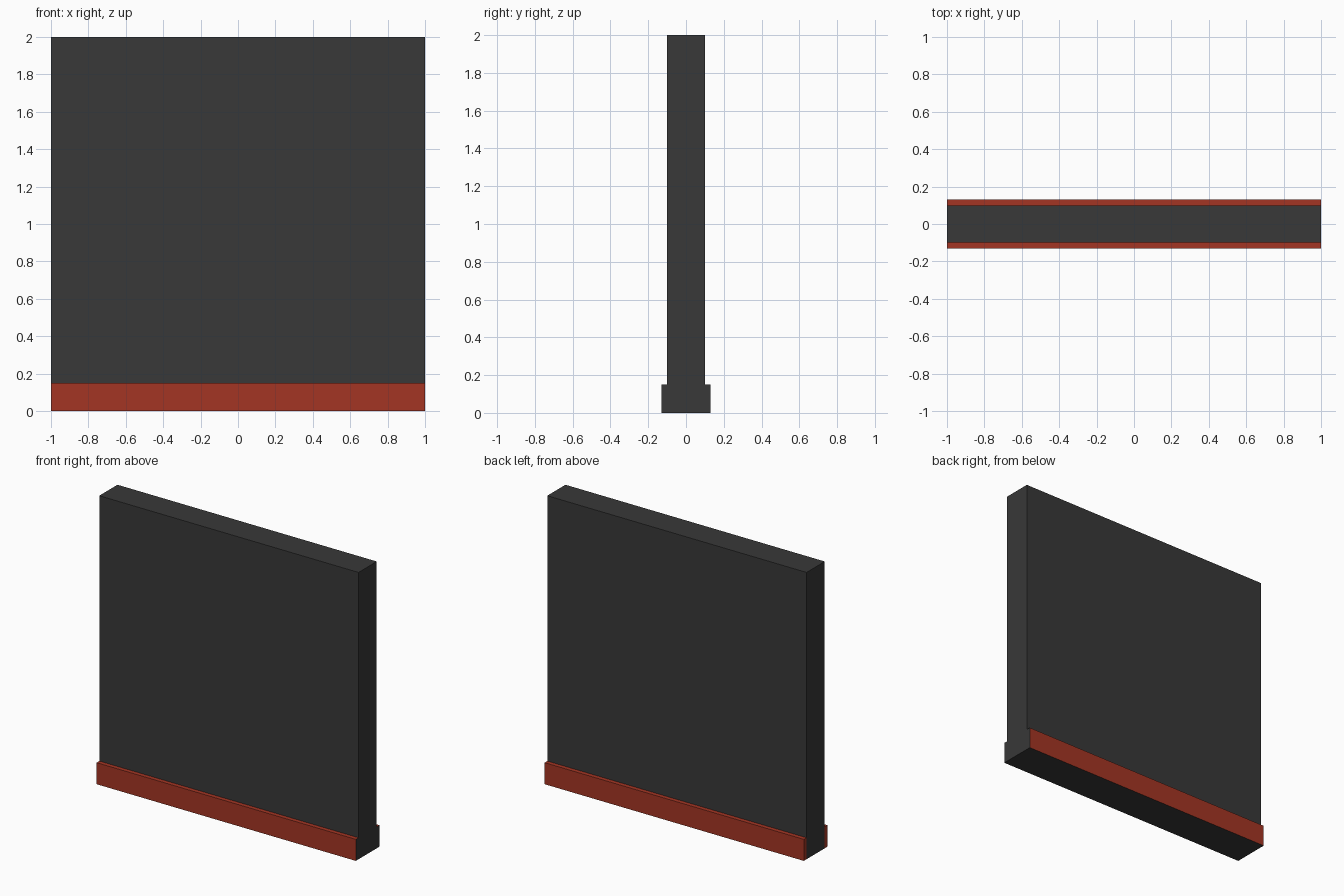
import bpy, bmesh
from mathutils import Vector

if "Cube" in bpy.data.objects:
    bpy.data.objects.remove(bpy.data.objects["Cube"])

HALF_LEN, HALF_T, SKIRT_Y, SKIRT_H, TOP = 1.0, 0.10, 0.13, 0.15, 2.0


def material(name, rgb):
    m = bpy.data.materials.new(name)
    m.diffuse_color = (*rgb, 1.0)
    m.use_nodes = True
    m.node_tree.nodes["Principled BSDF"].inputs["Base Color"].default_value = m.diffuse_color
    return m


# Wall cross-section: core panel with a skirting strip on each side
bm = bmesh.new()
cache = {}


def vert(y, z):
    if (y, z) not in cache:
        cache[y, z] = bm.verts.new((-HALF_LEN, y, z))
    return cache[y, z]


t, s, h = HALF_T, SKIRT_Y, SKIRT_H
sections = [
    [(-t, 0), (t, 0), (t, h), (t, TOP), (-t, TOP), (-t, h)],
    [(t, 0), (s, 0), (s, h), (t, h)],
    [(-s, 0), (-t, 0), (-t, h), (-s, h)],
]
faces = [bm.faces.new([vert(*p) for p in sec]) for sec in sections]

# Extrude the section along the wall length
ext = bmesh.ops.extrude_face_region(bm, geom=faces)
moved = [g for g in ext["geom"] if isinstance(g, bmesh.types.BMVert)]
bmesh.ops.translate(bm, verts=moved, vec=Vector((2 * HALF_LEN, 0, 0)))
bmesh.ops.recalc_face_normals(bm, faces=bm.faces)

# Skirting is red, except its underside and its right-hand end
for f in bm.faces:
    c, n = f.calc_center_median(), f.normal
    f.material_index = int(abs(c.y) > HALF_T + 0.005 and n.x < 0.5 and n.z > -0.5)

mesh = bpy.data.meshes.new("wall_with_skirting")
bm.to_mesh(mesh)
bm.free()
mesh.materials.append(material("charcoal", (0.040, 0.040, 0.040)))
mesh.materials.append(material("brick red", (0.37, 0.036, 0.017)))
bpy.context.collection.objects.link(bpy.data.objects.new("wall_with_skirting", mesh))
